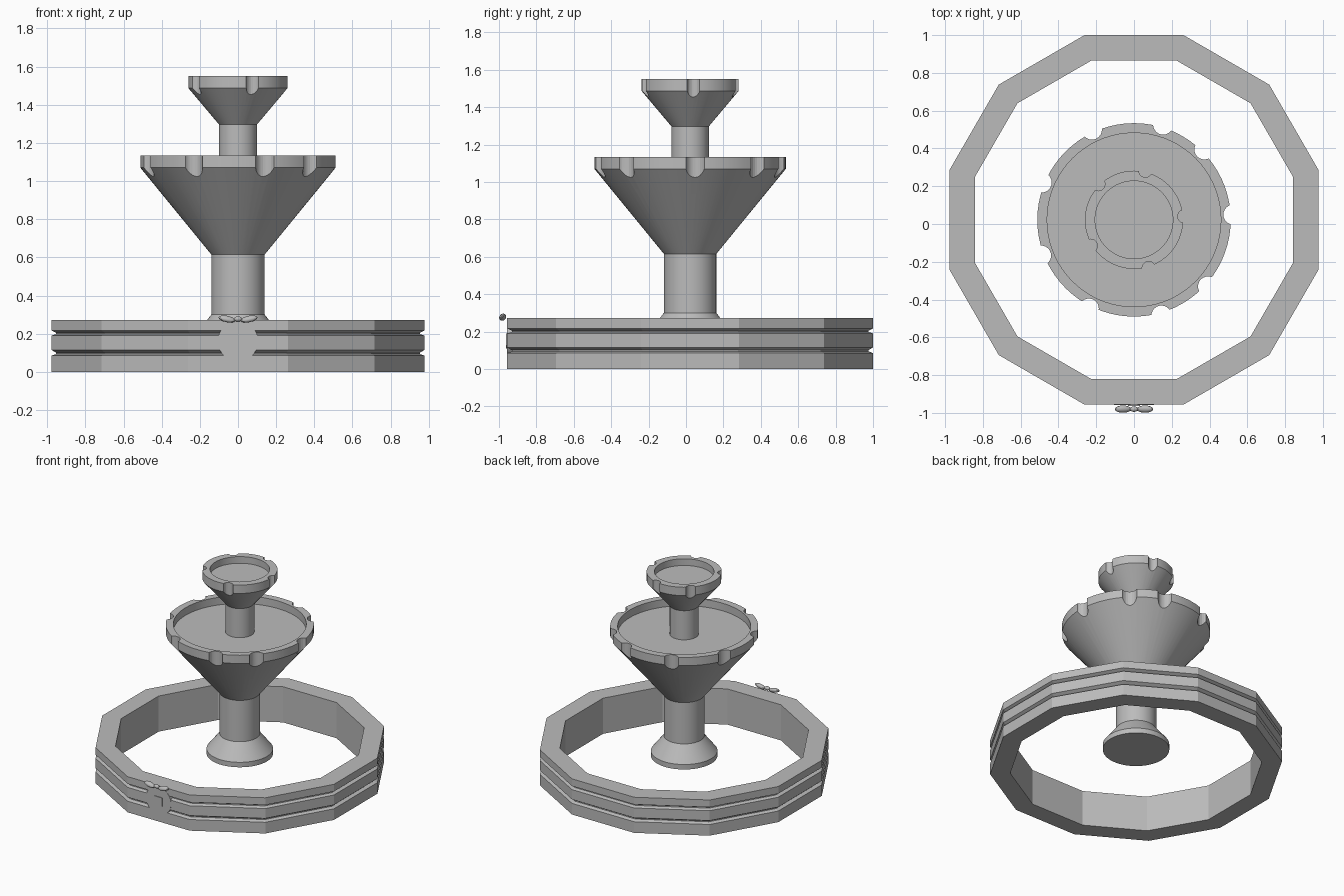
import bpy, bmesh, math
from mathutils import Vector, Matrix

cube = bpy.data.objects.get("Cube")
if cube:
    bpy.data.objects.remove(cube, do_unlink=True)

CY = 0.022  # centre of basin and column along y

stone = bpy.data.materials.new("grey_stone")
stone.use_nodes = True
stone.diffuse_color = (0.5, 0.5, 0.5, 1)
stone.node_tree.nodes["Principled BSDF"].inputs["Base Color"].default_value = (0.5, 0.5, 0.5, 1)


def finish(name, bm, loc=(0, CY, 0), smooth=True):
    bmesh.ops.recalc_face_normals(bm, faces=bm.faces)
    mesh = bpy.data.meshes.new(name)
    bm.to_mesh(mesh)
    bm.free()
    mesh.materials.append(stone)
    obj = bpy.data.objects.new(name, mesh)
    obj.location = loc
    bpy.context.collection.objects.link(obj)
    if smooth:
        shade(obj)
    return obj


def select(obj):
    bpy.ops.object.select_all(action='DESELECT')
    obj.select_set(True)
    bpy.context.view_layer.objects.active = obj


def shade(obj):
    select(obj)
    bpy.ops.object.shade_smooth_by_angle(angle=math.radians(30))


def lathe(profile, sides, closed=False, turn=0.0):
    """Spin (radius, z) points round z; open profiles get end caps."""
    bm = bmesh.new()
    rings = []
    for r, z in profile:
        angles = [turn + math.tau * i / sides for i in range(sides)]
        rings.append([bm.verts.new((r * math.cos(a), r * math.sin(a), z)) for a in angles])
    pairs = list(zip(rings, rings[1:]))
    if closed:
        pairs.append((rings[-1], rings[0]))
    else:
        bm.faces.new(rings[0])
        bm.faces.new(rings[-1])
    for a, b in pairs:
        for i in range(sides):
            j = (i + 1) % sides
            bm.faces.new((a[i], a[j], b[j], b[i]))
    return bm


def notch(obj, angles, distance, radius, z):
    """Cut upright round notches out of a bowl rim."""
    bm = bmesh.new()
    for deg in angles:
        a = math.radians(deg)
        spot = Matrix.Translation((distance * math.cos(a), distance * math.sin(a), z))
        bmesh.ops.create_cone(bm, cap_ends=True, segments=24, radius1=radius,
                              radius2=radius, depth=0.4, matrix=spot)
    cutter = finish("notch_cutter", bm, smooth=False)
    cutter.hide_render = True
    mod = obj.modifiers.new("notches", 'BOOLEAN')
    mod.operation = 'DIFFERENCE'
    mod.solver = 'EXACT'
    mod.object = cutter
    select(obj)
    bpy.ops.object.modifier_apply(modifier=mod.name)
    bpy.data.objects.remove(cutter, do_unlink=True)
    shade(obj)


# Twelve-sided basin wall with two grooves
flat = 1 / math.cos(math.pi / 12)
wall = [(0.843, 0), (0.978, 0), (0.978, 0.085), (0.953, 0.094), (0.953, 0.1),
        (0.978, 0.115), (0.978, 0.19), (0.953, 0.198), (0.953, 0.204),
        (0.978, 0.217), (0.978, 0.272), (0.843, 0.272)]
finish("basin_wall", lathe([(r * flat, z) for r, z in wall], 12, True, math.pi / 12), smooth=False)

# Lower pedestal with flared foot and large bowl
lower = lathe([(0.23, 0.147), (0.23, 0.185), (0.14, 0.3), (0.14, 0.615), (0.512, 1.07),
               (0.512, 1.133), (0.46, 1.133), (0.46, 1.075)], 72)
large_bowl = finish("large_bowl", lower)
notch(large_bowl, (3, 45, 73, 115, 158, 201, 243, 286, 318), 0.527, 0.053, 1.1)

# Upper pedestal with small bowl
upper = lathe([(0.1, 1.07), (0.1, 1.297), (0.26, 1.487), (0.26, 1.551),
               (0.206, 1.551), (0.206, 1.5)], 64)
small_bowl = finish("small_bowl", upper)
notch(small_bowl, (4, 77, 135, 211, 287), 0.267, 0.035, 1.5)

# Round medallion set into the front wall
bm = bmesh.new()
bmesh.ops.create_cone(bm, cap_ends=True, segments=40, radius1=0.106, radius2=0.106,
                      depth=0.04, matrix=Matrix.Rotation(math.pi / 2, 4, 'X'))
finish("medallion", bm, (0, -0.938, 0.16))

# Small shield in the middle: square top, gently rounded foot
bm = bmesh.new()
outline = [(-0.032, 0.035), (-0.032, -0.03), (0, -0.045), (0.032, -0.03), (0.032, 0.035)]
face = bm.faces.new([bm.verts.new((x, 0, z)) for x, z in outline])
out = bmesh.ops.extrude_face_region(bm, geom=[face])
moved = [v for v in out["geom"] if isinstance(v, bmesh.types.BMVert)]
bmesh.ops.translate(bm, verts=moved, vec=(0, -0.006, 0))
finish("medallion_shield", bm, (0, -0.957, 0.155), smooth=False)

# Bow ornament over the medallion: two mirrored lobes and a knot
bm = bmesh.new()
for side in (-1, 1):
    spot = (Matrix.Translation((side * 0.058, 0, 0))
            @ Matrix.Rotation(side * -0.2, 4, 'Y')
            @ Matrix.Rotation(0.5, 4, 'X')
            @ Matrix.Diagonal(Vector((0.045, 0.02, 0.016, 1))))
    bmesh.ops.create_uvsphere(bm, u_segments=16, v_segments=8, radius=1, matrix=spot)
bmesh.ops.create_uvsphere(bm, u_segments=12, v_segments=8, radius=1,
                          matrix=Matrix.Diagonal(Vector((0.022, 0.015, 0.014, 1))))
finish("medallion_bow", bm, (0, -0.98, 0.277))
